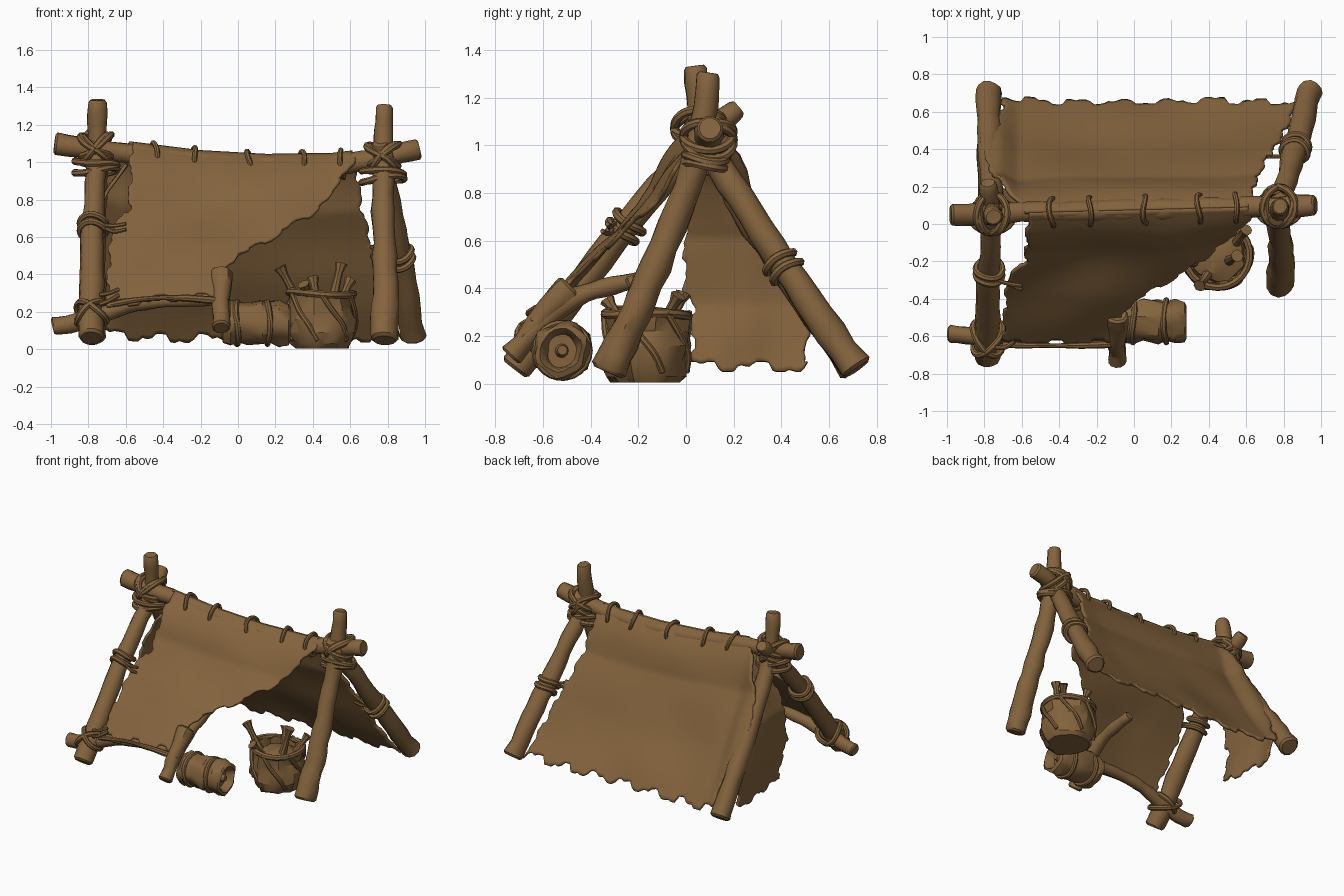
import bpy, bmesh, math
from mathutils import Vector, noise

if "Cube" in bpy.data.objects:
    bpy.data.objects.remove(bpy.data.objects["Cube"])

brown = bpy.data.materials.new("weathered brown")
brown.diffuse_color = (0.23, 0.125, 0.047, 1)
brown.use_nodes = True
brown.node_tree.nodes["Principled BSDF"].inputs["Base Color"].default_value = brown.diffuse_color


def finish(name, bm, angle=40):
    bmesh.ops.recalc_face_normals(bm, faces=bm.faces)
    me = bpy.data.meshes.new(name)
    bm.to_mesh(me)
    bm.free()
    me.materials.append(brown)
    ob = bpy.data.objects.new(name, me)
    bpy.context.collection.objects.link(ob)
    bpy.ops.object.select_all(action='DESELECT')
    ob.select_set(True)
    bpy.context.view_layer.objects.active = ob
    bpy.ops.object.shade_smooth_by_angle(angle=math.radians(angle))
    return ob


def skin(name, rings, closed=False, angle=40):
    """Join rings of points into one surface."""
    bm = bmesh.new()
    vs = [[bm.verts.new(p) for p in r] for r in rings]
    n, m = len(rings[0]), len(rings)
    for i in range(m if closed else m - 1):
        a, b = vs[i], vs[(i + 1) % m]
        for j in range(n):
            k = (j + 1) % n
            bm.faces.new((a[j], a[k], b[k], b[j]))
    if not closed:
        bm.faces.new(vs[0])
        bm.faces.new(vs[-1])
    return finish(name, bm, angle)


def lerp_table(table, t):
    for (t0, a), (t1, b) in zip(table, table[1:]):
        if t <= t1:
            return a + (b - a) * max(0, t - t0) / (t1 - t0)
    return table[-1][1]


def smooth_path(pts, steps):
    pts = [Vector(p) for p in pts]
    ext = [2 * pts[0] - pts[1]] + pts + [2 * pts[-1] - pts[-2]]
    out = []
    for i in range(len(pts) - 1):
        a, b, c, d = ext[i:i + 4]
        for s in range(steps):
            t = s / steps
            out.append(0.5 * (2 * b + (c - a) * t + (2 * a - 5 * b + 4 * c - d) * t * t
                              + (3 * b - a - 3 * c + d) * t ** 3))
    return out + [pts[-1]]


def sweep(name, path, r0, r1, sides, closed=False, rough=0.0):
    rings, m, ref = [], len(path), None
    for i, p in enumerate(path):
        if closed:
            t = path[(i + 1) % m] - path[i - 1]
        else:
            t = path[min(i + 1, m - 1)] - path[max(i - 1, 0)]
        t.normalize()
        if ref is None:
            ref = t.orthogonal()
        ref = (ref - t * ref.dot(t)).normalized()
        side = t.cross(ref)
        r = r0 + (r1 - r0) * i / (m - 1)
        ring = []
        for j in range(sides):
            a = math.tau * j / sides
            d = ref * math.cos(a) + side * math.sin(a)
            ring.append(p + d * r * (1 + rough * noise.noise((p + d * r) * 9)))
        rings.append(ring)
    if not closed:  # slightly rounded ends
        for k, q in ((0, 1), (-1, -2)):
            c = path[k]
            out = (path[k] - path[q]).normalized() * r0 * 0.2
            rings.insert(0 if k == 0 else len(rings), [c + (v - c) * 0.8 + out for v in rings[k]])
    return skin(name, rings, closed)


def pole(name, pts, r0, r1):
    return sweep(name, smooth_path(pts, 6), r0, r1, 12, rough=0.25)


def rope(name, pts, r=0.016):
    return sweep(name, smooth_path(pts, 5), r, r, 7)


def loop(name, c, normal, a, b=None, r=0.018):
    """Rope ring around a pole; normal is the pole direction."""
    n = Vector(normal).normalized()
    u = n.cross(Vector((0, 0, 1)) if abs(n.z) < 0.8 else Vector((1, 0, 0))).normalized()
    w = n.cross(u)
    path = []
    for i in range(22):
        t = math.tau * i / 22
        path.append(Vector(c) + u * a * math.cos(t) + w * (b or a) * math.sin(t)
                    + n * 0.008 * math.sin(2 * t + c[0] * 9))
    return sweep(name, path, r, r, 7, closed=True)


def ridge(x):
    return (0.075 + 0.025 * x,
            lerp_table([(-0.98, 1.1), (-0.6, 1.05), (-0.2, 1.0), (0.15, 0.98), (0.5, 0.985),
                        (0.7, 1.01), (0.98, 1.075)], x))


# Frame poles
pole("ridge_pole", [(x, *ridge(x)) for x in (-0.97, -0.6, -0.2, 0.15, 0.5, 0.7, 0.96)], 0.058, 0.055)
pole("front_left_leg", [(-0.79, -0.71, 0.07), (-0.775, -0.3, 0.6), (-0.76, 0.04, 1.0), (-0.78, 0.21, 1.15)], 0.068, 0.045)
pole("back_left_leg", [(-0.78, 0.71, 0.07), (-0.77, 0.4, 0.5), (-0.755, 0.1, 0.98), (-0.75, 0.04, 1.32)], 0.07, 0.05)
pole("front_right_leg", [(0.79, -0.32, 0.06), (0.785, -0.16, 0.42), (0.775, 0.03, 0.9), (0.78, 0.095, 1.29)], 0.075, 0.05)
pole("back_right_leg", [(0.935, 0.71, 0.07), (0.865, 0.41, 0.5), (0.79, 0.15, 0.9), (0.76, 0.03, 1.09)], 0.066, 0.05)
pole("hem_pole", [(-0.98, -0.59, 0.12), (-0.75, -0.6, 0.18), (-0.5, -0.59, 0.25), (-0.12, -0.59, 0.27)], 0.052, 0.035)
pole("bent_prop", [(-0.09, -0.73, 0.12), (-0.09, -0.58, 0.28), (-0.09, -0.42, 0.38), (-0.1, -0.18, 0.44)], 0.05, 0.035)


# Cloth panels with ragged edges
def rag(t):
    return max(0, min(1, 0.5 + 0.8 * math.sin(t) + 0.5 * math.sin(2.3 * t + 1)))


def cloth(name, left, right, place, nu=64, nv=48, hem=0.045):
    bm = bmesh.new()
    grid = []
    for i in range(nv + 1):
        v = i / nv
        lo = lerp_table(left, v) + 0.02 * rag(v * 36)
        hi = lerp_table(right, v) - 0.02 * rag(v * 40 + 2)
        row = []
        for j in range(nu + 1):
            s = lo + (hi - lo) * j / nu
            row.append(bm.verts.new(place(s, v * (1 - hem * rag(s * 26)))))
        grid.append(row)
    for i in range(nv):
        for j in range(nu):
            bm.faces.new((grid[i][j], grid[i][j + 1], grid[i + 1][j + 1], grid[i + 1][j]))
    ob = finish(name, bm, 180)
    mod = ob.modifiers.new("thickness", 'SOLIDIFY')
    mod.thickness = 0.018
    mod.offset = 0
    return ob


def slope(bottom_y, bottom_z, normal, bulge, over_leg=0):
    n = Vector((0, *normal))

    def place(x, v):
        y, z = ridge(x)
        p = Vector((x, y, z + 0.058)).lerp(Vector((x, bottom_y, bottom_z(x))), v)
        wave = 0.03 * noise.noise(Vector((x * 2.2, v * 3, bottom_y))) * min(1, v * 4)
        lift = over_leg * max(0, min(1, (-0.62 - x) / 0.1)) * math.sin(math.pi * v) ** 0.5
        return p + n * (bulge * math.sin(math.pi * min(1, v / 0.3)) + wave + lift
                        - 0.025 * math.sin(math.pi * v))
    return place


cloth("front_canvas",
      [(0, -0.58), (0.4, -0.59), (0.55, -0.69), (1, -0.71)],
      [(0, 0.63), (0.08, 0.63), (0.36, 0.42), (0.55, 0.2), (0.74, -0.03), (0.78, -0.05), (1, -0.05)],
      slope(-0.645, lambda x: 0.215 + 0.05 * math.sin(max(0, x + 0.7) * 3), (-0.77, 0.64), 0.025))
cloth("back_canvas",
      [(0, -0.6), (0.2, -0.72), (0.4, -0.8), (0.7, -0.8), (0.85, -0.72), (1, -0.71)],
      [(0, 0.63), (0.3, 0.67), (0.5, 0.73), (1, 0.88)],
      slope(0.66, lambda x: 0.04, (0.86, 0.5), 0.035, 0.07))


# End cloth, wrapped outside the back left leg
def end_place(y, v):
    x = lerp_table([(0, -0.6), (0.15, -0.7), (0.4, -0.81), (0.7, -0.83), (1, -0.78)], v)
    return Vector((x + 0.05 * max(0, y - 0.2) + 0.03 * noise.noise(Vector((y * 4, v * 3, 5))), y, 0.99 - 0.94 * v))


cloth("left_end_canvas",
      [(0, 0.02), (0.3, -0.01), (0.65, -0.02), (0.75, 0.02), (1, 0.02)],
      [(0, 0.13), (0.5, 0.4), (0.75, 0.53), (1, 0.51)], end_place, nu=30)
# Rolled hem along the front edge
sweep("front_hem_roll", smooth_path([(-0.7, -0.645, 0.235), (-0.5, -0.65, 0.27), (-0.3, -0.65, 0.275),
                                     (-0.08, -0.64, 0.26)], 6), 0.014, 0.02, 8, rough=0.4)
# Flap of cloth hanging over the bent prop
sweep("prop_flap", smooth_path([(-0.09, -0.49, 0.4), (-0.09, -0.6, 0.29), (-0.09, -0.69, 0.17)], 5), 0.055, 0.045, 10, rough=0.3)

# Lashings where legs meet the ridge
for side, x in (("left", -0.76), ("right", 0.775)):
    y, z = ridge(x)
    for k, nrm in enumerate(((0.7, 0.1, 0.7), (-0.7, 0.1, 0.7), (0.55, -0.1, 0.85), (-0.55, -0.1, 0.85))):
        loop(f"{side}_cross_lashing_{k}", (x, y, z + 0.01 * k - 0.01), nrm, 0.105, 0.1, 0.019)
    for k in range(2):
        loop(f"{side}_leg_lashing_{k}", (x, y - 0.01, z - 0.08 - 0.04 * k), (0.1 - 0.2 * k, 0.1, 1), 0.088, 0.115, 0.019)

# Cord loops holding the canvas to the ridge
for k, x in enumerate((-0.44, -0.23, 0.06, 0.35, 0.55)):
    y, z = ridge(x)
    loop(f"ridge_tie_{k}", (x, y, z), (1, 0.05, 0.1), 0.073, 0.075, 0.014)

# Leg ties with loose cords
left_dir, right_dir = (0.02, 0.62, 0.78), (-0.17, -0.6, 0.8)
for k in range(2):
    loop(f"left_middle_tie_{k}", (-0.775, -0.27 + 0.03 * k, 0.635 + 0.04 * k), left_dir, 0.07)
    loop(f"left_low_tie_{k}", (-0.785, -0.61, 0.19), (0.6 - 1.2 * k, 0.45, 0.7), 0.105, 0.085)
    loop(f"right_back_tie_{k}", (0.868 - 0.008 * k, 0.42 - 0.03 * k, 0.475 + 0.04 * k), right_dir, 0.07)
    rope(f"middle_cord_{k}", [(-0.74, -0.3, 0.67), (-0.67, -0.32, 0.66 - 0.03 * k), (-0.6, -0.33 - 0.02 * k, 0.67 - 0.03 * k)], 0.011)
    rope(f"low_cord_{k}", [(-0.74, -0.66, 0.24 + 0.05 * k), (-0.69, -0.66, 0.26 + 0.04 * k), (-0.64, -0.63, 0.29 + 0.03 * k)], 0.012)
    rope(f"right_cord_{k}", [(0.83, 0.36, 0.5), (0.77, 0.36, 0.52 - 0.03 * k), (0.71, 0.36, 0.55 - 0.05 * k)], 0.011)


# Turned shapes: basket and bedroll
def lathe(name, profile, c, axis, n, rough, freq, angle=30):
    ax = Vector(axis).normalized()
    u = ax.orthogonal().normalized()
    w = ax.cross(u)
    rings = []
    for r, h in profile:
        ring = []
        for j in range(n):
            d = u * math.cos(math.tau * j / n) + w * math.sin(math.tau * j / n)
            p = d * r + ax * h
            ring.append(Vector(c) + p + d * (rough * noise.noise(p * freq) * min(1, r * 10)))
        rings.append(ring)
    return skin(name, rings, angle=angle)


B = (0.445, -0.165, 0)
lathe("basket", [(0.14, 0.005), (0.16, 0.03), (0.178, 0.09), (0.182, 0.16), (0.172, 0.22), (0.17, 0.28),
                 (0.175, 0.3), (0.155, 0.3), (0.15, 0.22)], B, (0, 0, 1), 22, 0.03, 17, 25)
lathe("basket_contents", [(0.155, 0.2), (0.14, 0.25), (0.09, 0.28), (0.03, 0.29)], B, (0, 0, 1), 16, 0.03, 20, 25)
loop("basket_rim", (B[0], B[1], 0.295), (0.03, 0.03, 1), 0.174, None, 0.02)
for k in range(6):
    a = k * math.tau / 6 + 0.5
    pts = [(B[0] + r * math.cos(a + d), B[1] + r * math.sin(a + d), z)
           for r, d, z in ((0.178, 0, 0.3), (0.182, 0.35, 0.21), (0.186, 0.7, 0.13), (0.168, 0.95, 0.05))]
    rope(f"basket_strap_{k}", pts, 0.014)

# Flared sticks in the basket
for k, (x, y, z, tx, ty, tz) in enumerate(((0.33, -0.2, 0.24, 0.225, -0.22, 0.44), (0.5, -0.2, 0.24, 0.55, -0.17, 0.46),
                                           (0.43, -0.08, 0.22, 0.4, -0.01, 0.38), (0.4, -0.26, 0.24, 0.35, -0.33, 0.35),
                                           (0.53, -0.12, 0.22, 0.6, -0.03, 0.37))):
    a, b = Vector((x, y, z)), Vector((tx, ty, tz))
    lathe(f"basket_stick_{k}", [(0.03, 0), (0.02, (b - a).length * 0.6), (0.022, (b - a).length * 0.8),
                                (0.034, (b - a).length)], a, b - a, 8, 0.015, 30)

# Bedroll lying along x, with hollow rolled end and straps
R = (-0.09, -0.52, 0.14)
lathe("bedroll", [(0.03, 0.03), (0.07, 0.0), (0.1, 0.01), (0.116, 0.05), (0.108, 0.09), (0.118, 0.14),
                  (0.118, 0.22), (0.106, 0.26), (0.116, 0.31), (0.11, 0.36), (0.09, 0.37), (0.075, 0.35),
                  (0.065, 0.31), (0.03, 0.31), (0.02, 0.35)], R, (1, 0, 0), 22, 0.03, 14, 35)
for k, h in enumerate((0.085, 0.255)):
    loop(f"bedroll_strap_{k}", (R[0] + h, R[1], R[2]), (1, 0, 0), 0.113, None, 0.016)
